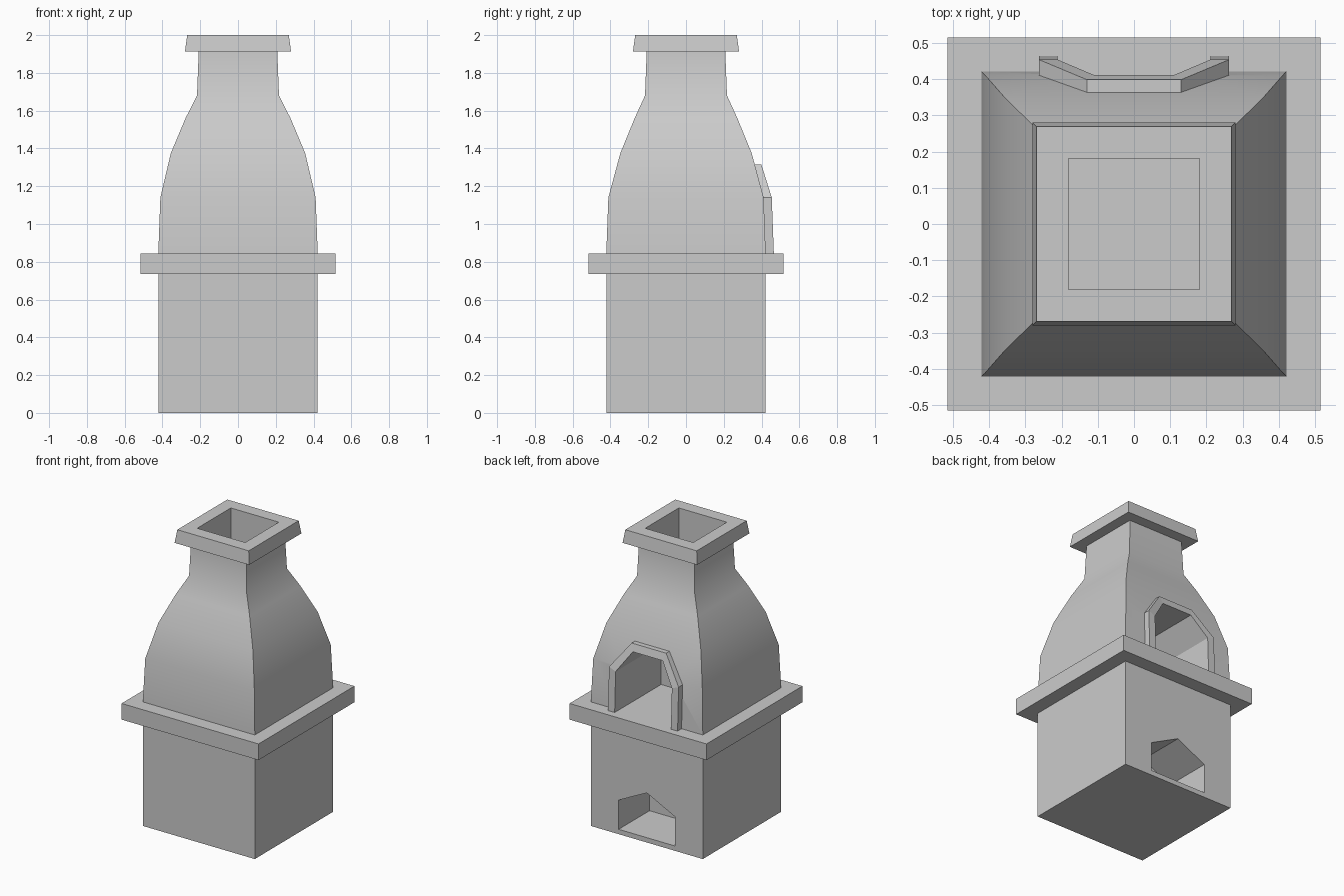
import bpy, bmesh

if "Cube" in bpy.data.objects:
    bpy.data.objects.remove(bpy.data.objects["Cube"])


def loft(name, loops, close=False):
    """Skin a list of equal-length point loops; cap the ends or join last to first."""
    bm = bmesh.new()
    rings = [[bm.verts.new(p) for p in loop] for loop in loops]
    n = len(rings[0])
    pairs = list(zip(rings, rings[1:] + rings[:1])) if close else list(zip(rings, rings[1:]))
    for a, b in pairs:
        for i in range(n):
            j = (i + 1) % n
            if close and i == n - 1:
                continue  # open strip between the two feet
            bm.faces.new((a[i], a[j], b[j], b[i]))
    if close:
        bm.faces.new([r[0] for r in rings])
        bm.faces.new([r[-1] for r in rings])
    else:
        bm.faces.new(rings[0])
        bm.faces.new(rings[-1])
    bmesh.ops.recalc_face_normals(bm, faces=bm.faces)
    mesh = bpy.data.meshes.new(name)
    bm.to_mesh(mesh)
    bm.free()
    ob = bpy.data.objects.new(name, mesh)
    bpy.context.collection.objects.link(ob)
    return ob


def rect(hx, hy, z):
    return [(-hx, -hy, z), (hx, -hy, z), (hx, hy, z), (-hx, hy, z)]


def prism(name, outline, y0, y1):
    return loft(name, [[(x, y, z) for x, z in outline] for y in (y0, y1)])


def cut(ob, cutter):
    mod = ob.modifiers.new("opening", 'BOOLEAN')
    mod.operation = 'DIFFERENCE'
    mod.solver = 'EXACT'
    mod.object = cutter
    cutter.hide_render = True
    bpy.context.view_layer.objects.active = ob
    bpy.ops.object.modifier_apply(modifier=mod.name)


# Base, slab, curved hood and chimney cap
base = loft("base", [rect(.422, .422, 0), rect(.422, .422, .735)])
slab = loft("slab", [rect(.516, .516, .735), rect(.516, .516, .845)])
PROFILE = [(.422, .422, .845), (.411, .411, 1.14), (.356, .348, 1.374),
           (.278, .272, 1.56), (.217, .217, 1.68), (.208, .208, 1.912)]
hood = loft("hood", [rect(*p) for p in PROFILE])
cap = loft("chimney_cap", [rect(.281, .281, 1.912), rect(.269, .269, 2.0)])

# Arch outlines of the oven mouth, from one foot over the top to the other
OUTER = [(-.262, .845), (-.262, 1.14), (-.13, 1.315), (.13, 1.315), (.262, 1.14), (.262, .845)]
INNER = [(-.212, .845), (-.212, 1.12), (-.112, 1.265), (.112, 1.265), (.212, 1.12), (.212, .845)]

# Openings: flue, oven chamber, wood store
flue = loft("flue_cutter", [rect(.181, .181, 1.45), rect(.181, .181, 2.1)])
mouth = [(x, .8 if z < .9 else z) for x, z in INNER]
chamber = prism("chamber_cutter", mouth, -.035, .6)
store = prism("store_cutter", [(-.212, .033), (.212, .033), (.212, .232), (0, .338), (-.212, .232)], .09, .6)
for ob, cutter in ((hood, flue), (cap, flue), (hood, chamber), (base, store)):
    cut(ob, cutter)
for cutter in (flue, chamber, store):
    bpy.data.objects.remove(cutter)


# Raised arch surround that follows the slope of the hood
def hood_y(z):
    for (_, ya, za), (_, yb, zb) in zip(PROFILE, PROFILE[1:]):
        if z <= zb:
            return ya + (yb - ya) * (z - za) / (zb - za)


def arch(outline, offset):
    return [(x, hood_y(z) + offset - (.008 if z > 1.2 and offset > 0 else 0), z) for x, z in outline]


loft("arch_surround", [arch(OUTER, -.012), arch(OUTER, .043),
                       arch(INNER, .043), arch(INNER, -.012)], close=True)

# Soft shading along the hood curve, sharp corners kept
bpy.ops.object.select_all(action='DESELECT')
hood.select_set(True)
bpy.context.view_layer.objects.active = hood
bpy.ops.object.shade_smooth_by_angle(angle=0.6)
